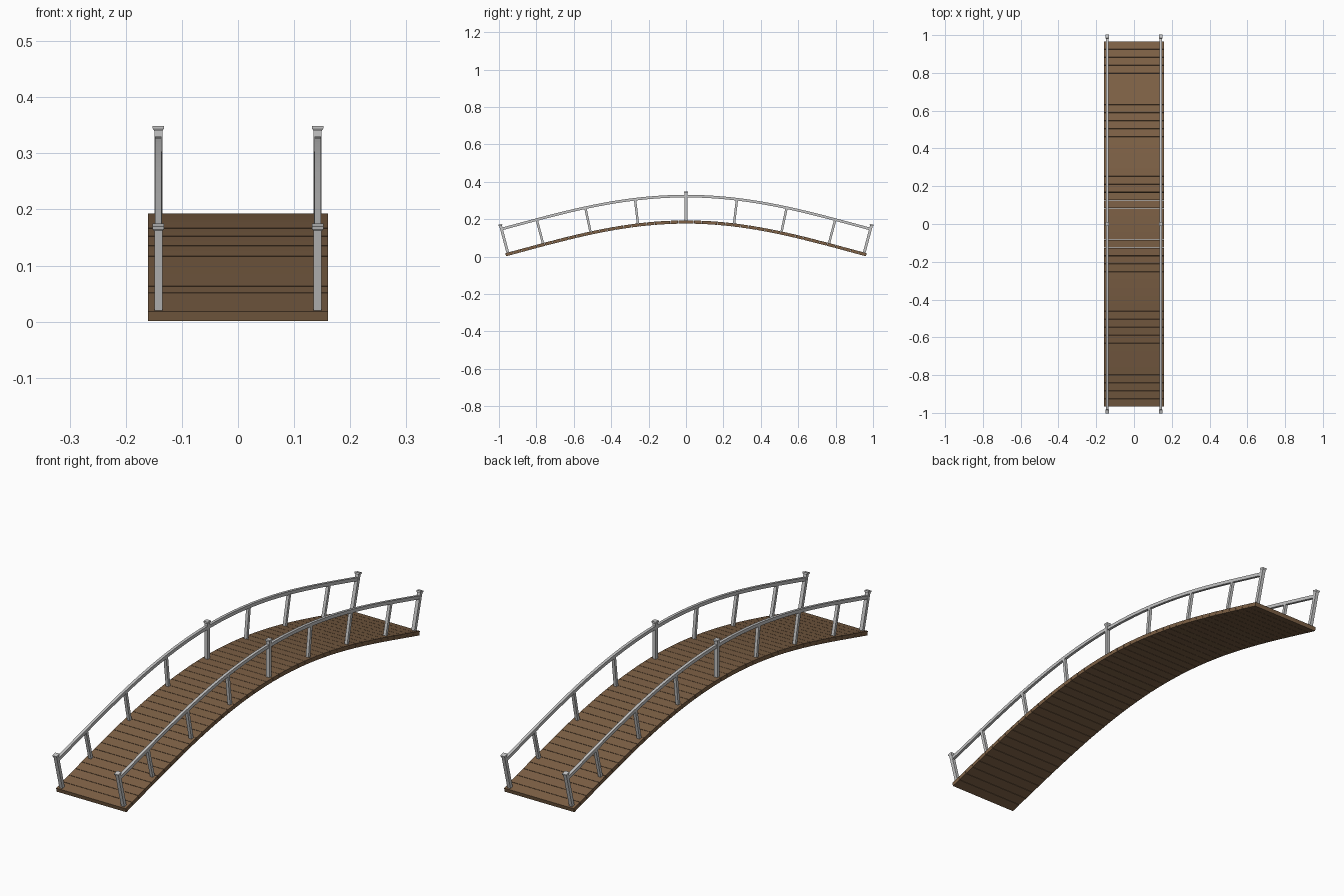
import bpy, bmesh, math
from mathutils import Vector

if "Cube" in bpy.data.objects:
    bpy.data.objects.remove(bpy.data.objects["Cube"])

# Arch profile of the walking surface
HALF, K, AMP, APEX = 0.967, 1.8, 0.150, 0.193
THICK, SIDE = 0.017, 0.142


def frame(y):
    """Point on the arch, with the tangent and normal there."""
    p = Vector((0, y, APEX - AMP * (1 - math.cos(K * y))))
    t = Vector((0, 1, -AMP * K * math.sin(K * y))).normalized()
    return p, t, Vector((0, -t.z, t.y))


def material(name, rgb):
    m = bpy.data.materials.new(name)
    m.diffuse_color = (*rgb, 1)
    m.use_nodes = True
    m.node_tree.nodes["Principled BSDF"].inputs["Base Color"].default_value = m.diffuse_color
    return m


wood = material("brown wood", (0.205, 0.118, 0.060))
metal = material("light grey metal", (0.56, 0.56, 0.56))


def finish(bm, name, mat, mirror=False):
    bmesh.ops.recalc_face_normals(bm, faces=bm.faces)
    me = bpy.data.meshes.new(name)
    bm.to_mesh(me)
    bm.free()
    me.materials.append(mat)
    ob = bpy.data.objects.new(name, me)
    bpy.context.collection.objects.link(ob)
    if mirror:
        ob.modifiers.new("mirror", 'MIRROR').use_axis[0] = True
    return ob


def loft(bm, rings):
    """Skin a list of four-point rings and close both ends."""
    vs = [[bm.verts.new(c) for c in r] for r in rings]
    for a, b in zip(vs, vs[1:]):
        for i in range(4):
            j = (i + 1) % 4
            bm.faces.new((a[i], a[j], b[j], b[i]))
    bm.faces.new(vs[0])
    bm.faces.new(vs[-1][::-1])


def upright(bm, y, sections):
    """Square column normal to the arch; sections are (height, width)."""
    p, t, n = frame(y)
    x = Vector((1, 0, 0))
    rings = []
    for h, w in sections:
        c = p + n * h + x * SIDE
        rings.append([c + x * (w / 2 * i) + t * (w / 2 * j)
                      for i, j in ((-1, -1), (1, -1), (1, 1), (-1, 1))])
    loft(bm, rings)


# Deck planks, separated by hairline gaps
bm = bmesh.new()
count, gap = 46, 0.0015
pitch = 2 * HALF / count
for i in range(count):
    y0 = -HALF + i * pitch
    rings = []
    for y in (y0 + gap / 2, y0 + pitch - gap / 2):
        p, t, n = frame(y)
        q = p - n * THICK
        rings.append([Vector((sx * 0.16, c.y, c.z))
                      for sx, c in ((-1, q), (1, q), (1, p), (-1, p))])
    loft(bm, rings)
finish(bm, "deck_planks", wood)

# Capped main posts at the ends and the crown
bm = bmesh.new()
for y in (-0.953, 0, 0.953):
    upright(bm, y, [(-0.004, 0.0145), (0.147, 0.0145), (0.151, 0.020), (0.156, 0.020)])
finish(bm, "main_posts", metal, True)

# Slimmer posts between them
bm = bmesh.new()
for y in (0.257, 0.511, 0.765):
    for s in (-1, 1):
        upright(bm, s * y, [(-0.004, 0.0125), (0.126, 0.0125)])
finish(bm, "small_posts", metal, True)

# Handrail following the arch
bm = bmesh.new()
rings = []
steps = 48
for i in range(steps + 1):
    p, t, n = frame(-0.953 + 1.906 * i / steps)
    c = p + n * 0.130 + Vector((SIDE, 0, 0))
    rings.append([c + Vector((0.006 * a, 0, 0)) + n * (0.007 * b)
                  for a, b in ((-1, -1), (1, -1), (1, 1), (-1, 1))])
loft(bm, rings)
finish(bm, "handrail", metal, True)
